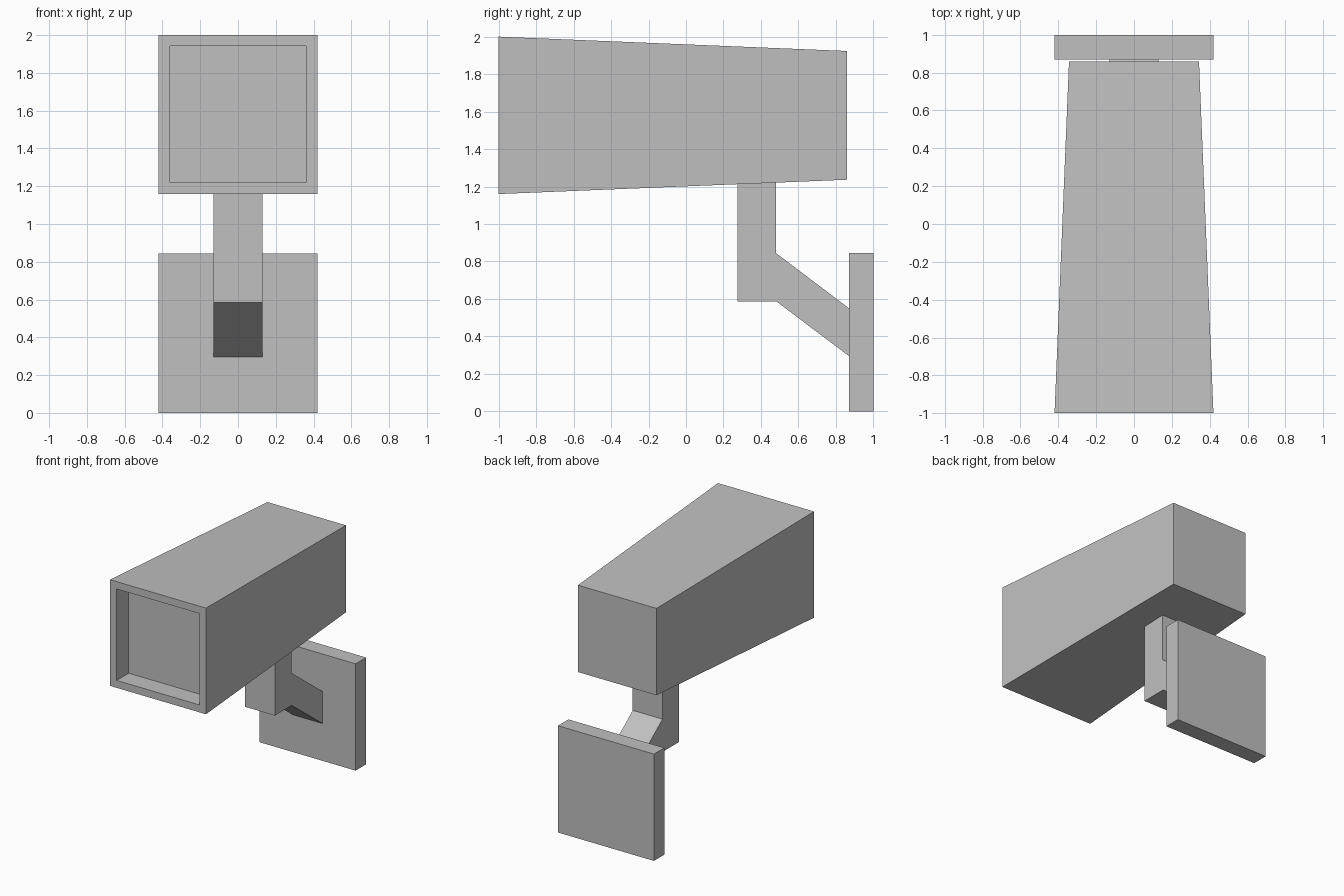
import bpy, bmesh
from mathutils import Vector

if "Cube" in bpy.data.objects:
    bpy.data.objects.remove(bpy.data.objects["Cube"], do_unlink=True)

GREY = (0.53, 0.53, 0.53, 1)
grey = bpy.data.materials.new("plain grey")
grey.use_nodes = True
grey.diffuse_color = GREY
grey.node_tree.nodes["Principled BSDF"].inputs["Base Color"].default_value = GREY


def finish(name, bm):
    bmesh.ops.recalc_face_normals(bm, faces=bm.faces)
    mesh = bpy.data.meshes.new(name)
    bm.to_mesh(mesh)
    bm.free()
    mesh.materials.append(grey)
    obj = bpy.data.objects.new(name, mesh)
    bpy.context.collection.objects.link(obj)
    return obj


def box(low, high):
    low, high = Vector(low), Vector(high)
    bm = bmesh.new()
    bmesh.ops.create_cube(bm, size=1)
    for v in bm.verts:
        v.co = (low + high) / 2 + v.co * (high - low)
    return bm


# Camera housing: box tapering to the back, with a recessed square front
MID_Z = 1.58
bm = box((-0.42, -1, MID_Z - 0.42), (0.42, 0.86, MID_Z + 0.42))
for v in bm.verts:
    if v.co.y > 0:
        v.co.x *= 0.818
        v.co.z = MID_Z + (v.co.z - MID_Z) * 0.818
bm.normal_update()
front = min(bm.faces, key=lambda f: f.calc_center_median().y)
bmesh.ops.inset_region(bm, faces=[front], thickness=0.083)
pushed = bmesh.ops.extrude_face_region(bm, geom=[front])["geom"]
bmesh.ops.translate(bm, vec=(0, 0.15, 0),
                    verts=[g for g in pushed if isinstance(g, bmesh.types.BMVert)])
if front.is_valid:
    bmesh.ops.delete(bm, geom=[front], context="FACES_ONLY")
finish("camera_housing", bm)

# Bent arm: side profile extruded across the width
profile = [(0.275, 0.585), (0.485, 0.585), (0.87, 0.295), (0.87, 0.55),
           (0.48, 0.845), (0.48, 1.225), (0.275, 1.216)]
bm = bmesh.new()
side = bm.faces.new([bm.verts.new((-0.13, y, z)) for y, z in profile])
swept = bmesh.ops.extrude_face_region(bm, geom=[side])["geom"]
bmesh.ops.translate(bm, vec=(0.26, 0, 0),
                    verts=[g for g in swept if isinstance(g, bmesh.types.BMVert)])
if len(bm.faces) < len(profile) + 2:
    bmesh.ops.holes_fill(bm, edges=bm.edges)
finish("support_arm", bm)

# Square wall plate
finish("wall_plate", box((-0.42, 0.87, 0), (0.42, 1, 0.845)))
